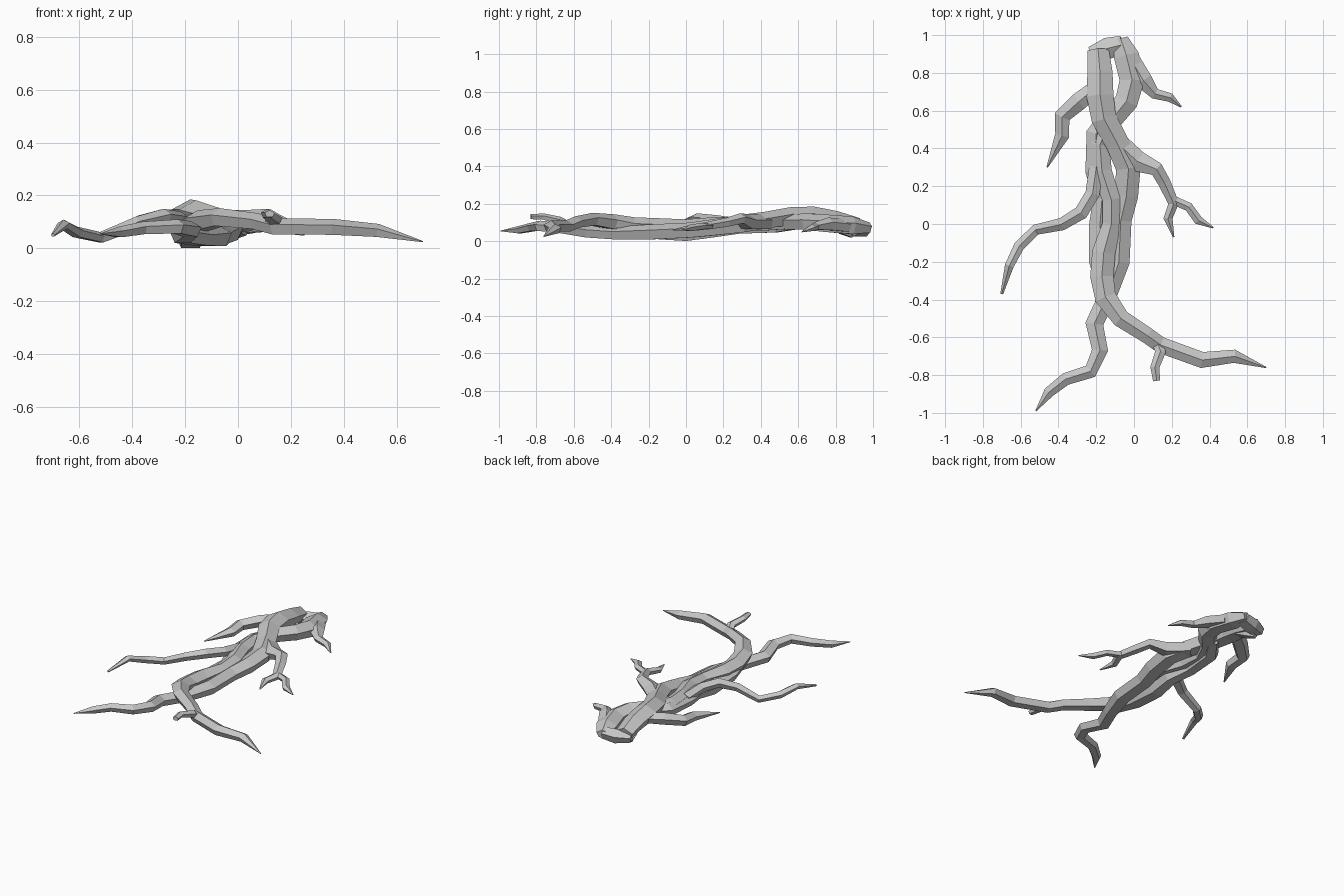
import bpy
import bmesh
from math import cos, sin, tau
from mathutils import Vector

cube = bpy.data.objects.get("Cube")
if cube:
    bpy.data.objects.remove(cube, do_unlink=True)

SIDES = 5
FLATTEN = 0.74  # roots are wider than they are high
UNIT = 0.01  # paths are written in hundredths: x, y, z, radius

bark = bpy.data.materials.new("grey_bark")
bark.use_nodes = True
bark.diffuse_color = (0.57, 0.57, 0.57, 1)
bark.node_tree.nodes["Principled BSDF"].inputs["Base Color"].default_value = bark.diffuse_color


def ring_axes(points, index):
    """Return the sideways and upward axes of the ring at a path point."""
    before = points[max(index - 1, 0)]
    after = points[min(index + 1, len(points) - 1)]
    along = (after - before).normalized()
    side = along.cross(Vector((0, 0, 1))).normalized()
    return side, side.cross(along) * FLATTEN


def root(name, path):
    """Loft a tapering, faceted root along a path."""
    points = [Vector(p[:3]) * UNIT for p in path]
    bm = bmesh.new()
    rings = []
    for i, point in enumerate(points):
        side, up = ring_axes(points, i)
        radius = path[i][3] * UNIT
        ring = []
        for k in range(SIDES):
            angle = tau * (k + 0.25) / SIDES
            offset = side * cos(angle) + up * sin(angle)
            ring.append(bm.verts.new(point + offset * radius))
        rings.append(ring)
    for low, high in zip(rings, rings[1:]):
        for k in range(SIDES):
            n = (k + 1) % SIDES
            bm.faces.new((low[k], low[n], high[n], high[k]))
    bm.faces.new(rings[0])
    bm.faces.new(rings[-1])
    bmesh.ops.recalc_face_normals(bm, faces=bm.faces)
    mesh = bpy.data.meshes.new(name)
    bm.to_mesh(mesh)
    bm.free()
    mesh.materials.append(bark)
    obj = bpy.data.objects.new(name, mesh)
    bpy.context.collection.objects.link(obj)
    return obj


# Twisted strands of the trunk, each running on into a long root
root("left_strand", [
    (-19, 92, 8, 6), (-18, 80, 11, 7), (-18, 68, 13, 7.5), (-16, 56, 13, 7),
    (-9, 43, 11, 6.5), (-3, 30, 9, 7), (-4, 15, 7, 6.5), (-7, 2, 5.5, 6),
    (-8, -20, 4.5, 6), (-14, -38, 4, 5), (-21, -53, 5, 5), (-18, -67, 7, 4.5),
    (-23, -78, 8, 4), (-36, -82, 7.5, 3.5), (-45, -89, 6, 3), (-52, -99, 5.5, 0.3),
])
root("right_strand", [
    (-7, 98, 7, 4), (-4, 89, 8, 7), (-1, 76, 9, 7), (-4, 65, 10, 6.5),
    (-13, 54, 10, 6), (-18, 42, 9, 5.5), (-17, 28, 9, 5.5), (-12, 13, 9, 5),
    (-12, 0, 8, 5), (-16, -15, 7.5, 6.5), (-17, -28, 8, 6.5), (-15, -39, 10, 6),
    (-7, -50, 11.5, 5), (7, -59, 10, 4.5), (14, -64, 8, 4.5), (36, -72, 7.8, 4.5),
    (53, -70, 6.5, 3.7), (70, -76, 2.5, 0.3),
])
root("lower_strand", [
    (-12, 60, 9, 4), (-20, 48, 8, 5.5), (-21, 28, 7, 5), (-17, 14, 5, 5),
    (-18, 0, 3.7, 6), (-18, -20, 5, 6), (-15, -38, 6, 4),
])

# Broken stump bridging the upper ends of the strands
root("stump", [(-23, 90, 6, 4), (-14, 93, 6, 6), (-6, 95, 7, 5)])
root("stump_spur", [(-17, 78, 9, 4), (-19, 84, 6, 4), (-21, 89, 3, 2)])

# Side roots
root("left_middle_root", [
    (-20, 30, 9, 4), (-22, 16, 11, 4), (-28, 6, 12, 4), (-38, 0, 9.5, 3.5),
    (-52, -3, 4, 3), (-61, -12, 6, 3), (-66, -22, 9, 2.5), (-70, -37, 5, 0.8),
])
root("left_upper_root", [
    (-18, 74, 12, 4), (-29, 65, 11, 5), (-38, 57, 9, 4.5),
    (-38, 47, 8, 4), (-46, 30, 6, 0.4),
])
root("right_upper_root", [
    (-1, 86, 8, 5), (5, 76, 9, 5), (11, 69, 8, 3), (19, 67, 7, 2.5), (25, 62, 5, 0.4),
])
root("right_middle_root", [
    (-9, 43, 10, 6), (2, 33, 10, 6), (12, 29, 12, 4), (16, 22, 10, 3.5),
    (21, 11, 8, 3), (18, 3, 7, 2.5), (21, -7, 6, 0.4),
])
root("right_middle_fork", [
    (20, 13, 8, 2.5), (29, 9, 8, 2.5), (34, 2, 7, 2.5), (42, -2, 6, 0.4),
])
root("front_twig", [
    (12, -62, 8, 3), (14, -68, 11, 3), (11, -76, 13, 2.5), (12, -83, 13, 2),
])
